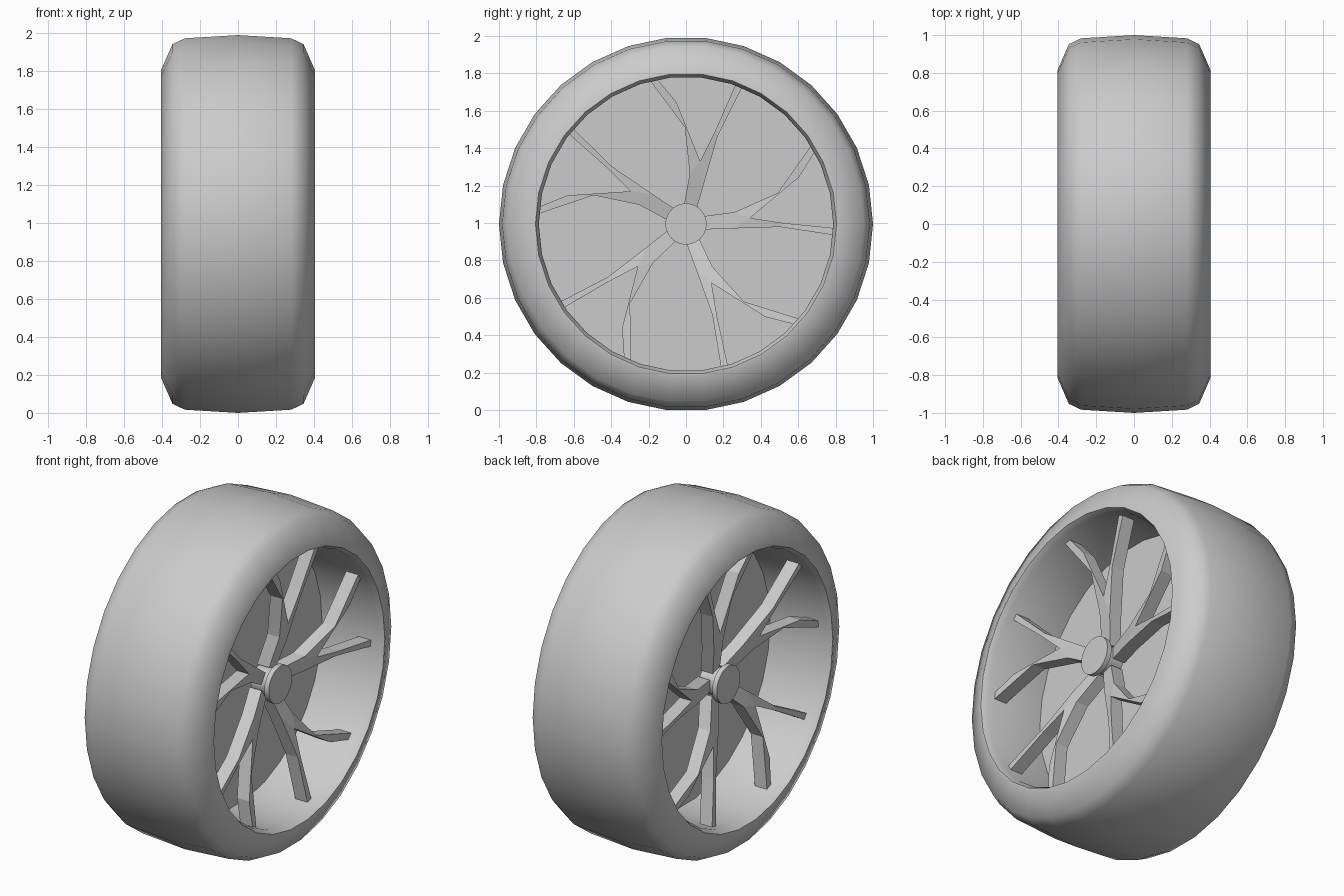
import bpy, bmesh, math

if "Cube" in bpy.data.objects:
    bpy.data.objects.remove(bpy.data.objects["Cube"])

CZ = 0.9945      # axle height
SIDES = 30

grey = bpy.data.materials.new("light_grey")
grey.diffuse_color = (0.6, 0.6, 0.6, 1)
grey.use_nodes = True
grey.node_tree.nodes["Principled BSDF"].inputs["Base Color"].default_value = grey.diffuse_color


def finish(name, bm, angle):
    bmesh.ops.recalc_face_normals(bm, faces=bm.faces)
    me = bpy.data.meshes.new(name)
    bm.to_mesh(me)
    bm.free()
    me.materials.append(grey)
    ob = bpy.data.objects.new(name, me)
    ob.location.z = CZ
    bpy.context.collection.objects.link(ob)
    bpy.ops.object.select_all(action='DESELECT')
    ob.select_set(True)
    bpy.context.view_layer.objects.active = ob
    if angle:
        bpy.ops.object.shade_smooth_by_angle(angle=math.radians(angle))
    return ob


def lathe(name, profile, sides, closed, angle):
    """Spin (x, radius) points around the x axis."""
    bm = bmesh.new()
    rings = []
    for i in range(sides):
        a = 2 * math.pi * i / sides
        rings.append([bm.verts.new((x, r * math.cos(a), r * math.sin(a))) for x, r in profile])
    n = len(profile)
    for i in range(sides):
        p, q = rings[i], rings[(i + 1) % sides]
        for j in range(n if closed else n - 1):
            k = (j + 1) % n
            bm.faces.new((p[j], p[k], q[k], q[j]))
    if not closed:
        bm.faces.new([r[0] for r in rings])
        bm.faces.new([r[-1] for r in rings])
    return finish(name, bm, angle)


# Tyre tread and sidewalls, with a rounded bead
half = [(0.405, 0.805), (0.405, 0.815), (0.345, 0.952), (0.28, 0.983)]
tyre = half + [(0, 1.0)] + [(-x, r) for x, r in reversed(half)]
tyre += [(-0.37, 0.787), (0.37, 0.787)]
lathe("tyre", tyre, SIDES, True, 50)

# Wheel backing disc at the centre plane
lathe("centre_disc", [(0.004, 0.79), (-0.004, 0.79)], SIDES, False, 30)

# Outline of one forked spoke in (y, z), lying along +y
SPOKE = [(0.08, 0.04), (0.262, 0.064), (0.49, 0.166), (0.672, 0.423),
         (0.692, 0.39), (0.604, 0.25), (0.342, 0.032), (0.524, 0.005),
         (0.795, -0.022), (0.795, -0.06), (0.503, -0.016), (0.24, -0.024), (0.08, -0.03)]


def front_x(r):
    """Dished wheel: spokes sit deeper near the hub."""
    if r < 0.35:
        return 0.22 + (r - 0.11) * 0.25
    return 0.28 + (r - 0.35) * 0.11


for side, label in ((1, "right"), (-1, "left")):
    bm = bmesh.new()
    for i in range(5):
        a = math.radians(72 * i)
        loops = []
        for depth in (0, 0.08):
            loops.append([bm.verts.new((side * (front_x(math.hypot(y, z)) - depth),
                                        y * math.cos(a) - z * math.sin(a),
                                        y * math.sin(a) + z * math.cos(a))) for y, z in SPOKE])
        f, b = loops
        n = len(SPOKE)
        for j in range(n):
            k = (j + 1) % n
            bm.faces.new((f[j], f[k], b[k], b[j]))
        # Front and back split into stem and two arms
        for l in loops:
            for ids in ((0, 1, 11, 12), (1, 6, 11), (1, 2, 5, 6), (2, 3, 4, 5),
                        (6, 7, 10, 11), (7, 8, 9, 10)):
                bm.faces.new([l[t] for t in ids])
    finish(label + "_spokes", bm, 0)
    # Hub cap
    lathe(label + "_hub", [(side * 0.28, 0.11), (side * 0.25, 0.11),
                           (side * 0.25, 0.08), (side * 0.14, 0.08)], 32, False, 30)
